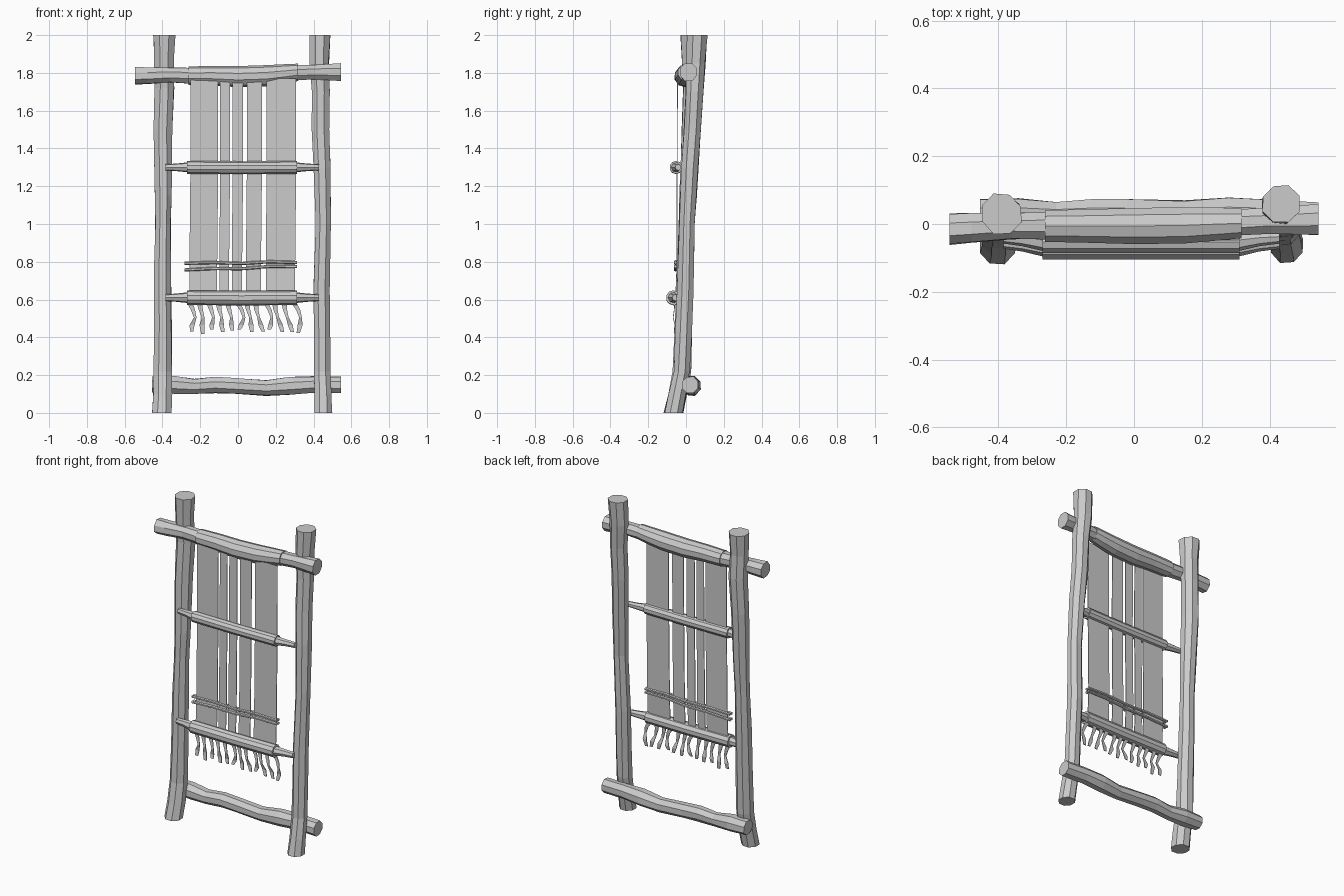
import bpy, bmesh, random
from math import sin, cos, pi
from mathutils import Vector

random.seed(4)
old = bpy.data.objects.get("Cube")
if old:
    bpy.data.objects.remove(old, do_unlink=True)

gray = bpy.data.materials.new("pale_gray")
gray.use_nodes = True
gray.diffuse_color = (0.6, 0.6, 0.6, 1)
gray.node_tree.nodes["Principled BSDF"].inputs["Base Color"].default_value = gray.diffuse_color


def finish(name, bm):
    bmesh.ops.recalc_face_normals(bm, faces=bm.faces)
    mesh = bpy.data.meshes.new(name)
    bm.to_mesh(mesh)
    bm.free()
    mesh.materials.append(gray)
    obj = bpy.data.objects.new(name, mesh)
    bpy.context.collection.objects.link(obj)
    return obj


def pole(name, path, axis, sides=8, rough=0.0):
    """Capped loft through (x, y, z, radius) stations, rings square to the axis."""
    bm = bmesh.new()
    rings = []
    for i, (x, y, z, r) in enumerate(path):
        ring = []
        for k in range(sides):
            a = 2 * pi * (k + 0.5) / sides
            wobble = r * (1 + random.uniform(-rough, rough))
            u, v = wobble * cos(a), wobble * sin(a)
            offset = Vector((u, v, 0)) if axis == "z" else Vector((0, u, v))
            ring.append(bm.verts.new(Vector((x, y, z)) + offset))
        rings.append(ring)
    for a, b in zip(rings, rings[1:]):
        for k in range(sides):
            n = (k + 1) % sides
            bm.faces.new((a[k], a[n], b[n], b[k]))
    bm.faces.new(rings[0])
    bm.faces.new(rings[-1])
    return finish(name, bm)


def ribbon(name, path, thick):
    """Thin flat band through (x centre, y, z, half width) stations."""
    bm = bmesh.new()
    rows = [[bm.verts.new((x + s * w, y + d * thick / 2, z))
             for s, d in ((-1, -1), (1, -1), (1, 1), (-1, 1))] for x, y, z, w in path]
    for a, b in zip(rows, rows[1:]):
        for k in range(4):
            n = (k + 1) % 4
            bm.faces.new((a[k], a[n], b[n], b[k]))
    bm.faces.new(rows[0])
    bm.faces.new(rows[-1])
    return finish(name, bm)


# Upright posts, curving forward at the foot
pole("right_post", [
    (-.405, -.065, 0, .056), (-.40, -.045, .1, .054), (-.40, -.022, .22, .052),
    (-.398, -.014, .45, .05), (-.40, -.003, .75, .047), (-.397, .004, 1.0, .045),
    (-.395, .012, 1.15, .049), (-.398, .028, 1.5, .054), (-.39, .036, 1.72, .055),
    (-.392, .03, 1.87, .054), (-.39, .03, 2.0, .062)], "z", 8, .05)
pole("left_post", [
    (.452, -.065, 0, .052), (.45, -.045, .1, .049), (.446, -.022, .22, .047),
    (.446, -.014, .4, .046), (.442, -.003, .65, .047), (.452, .005, 1.0, .045),
    (.445, .02, 1.3, .047), (.437, .035, 1.5, .049), (.438, .045, 1.7, .05),
    (.43, .052, 1.85, .054), (.433, .06, 2.0, .058)], "z", 8, .05)

# Top and bottom logs
pole("top_beam", [
    (-.545, -.015, 1.785, .049), (-.48, -.012, 1.785, .046), (-.36, -.006, 1.79, .042),
    (-.25, -.005, 1.785, .044), (.0, .0, 1.785, .046), (.3, .005, 1.80, .042),
    (.4, .01, 1.805, .041), (.545, .014, 1.805, .05)], "x", 8, .05)
pole("bottom_beam", [
    (-.455, .03, .15, .046), (-.34, .028, .148, .05), (-.23, .026, .14, .042),
    (-.12, .03, .148, .046), (-.02, .03, .143, .045), (.15, .028, .132, .044),
    (.28, .03, .143, .05), (.4, .028, .15, .046), (.545, .022, .148, .046)], "x", 8, .05)

# Cloth rolled over the top log
pole("top_cloth_roll", [
    (-.262, -.006, 1.785, .049), (-.13, -.006, 1.785, .052), (.0, -.006, 1.78, .056),
    (.15, -.004, 1.785, .056), (.25, .0, 1.795, .051), (.318, .002, 1.803, .046)], "x", 10)

# Crossbars with tapered ends and a wrapped middle
for label, z, y, thin, wrap in (("middle", 1.3, -.053, .024, .034), ("lower", .61, -.067, .026, .039)):
    pole(label + "_rod", [
        (-.385, y + .012, z, thin * .7), (-.33, y + .008, z, thin * .85), (-.27, y, z, thin * 1.1),
        (.31, y, z, thin * 1.1), (.37, y + .008, z, thin * .85), (.43, y + .012, z, thin * .7)], "x", 7)
    pole(label + "_rod_wrap", [(-.27, y, z, wrap), (.02, y, z - .002, wrap), (.312, y, z, wrap)], "x", 10)

# Hanging cloth bands
bands = ((-.252, -.105), (-.094, -.042), (-.028, .027), (.047, .127), (.152, .308))
for i, (left, right) in enumerate(bands):
    mid, half = (left + right) / 2, (right - left) / 2
    ribbon(f"cloth_band_{i + 1}", [
        (mid, -.045, 1.77, half), (mid, -.047, 1.3, half),
        (mid - .005, -.047, .8, half), (mid - .005, -.055, .6, half)], .004)

# Weaving cords running in front of and behind the bands
for i, (z, tilt) in enumerate(((.792, .006), (.757, .02))):
    for side, y in (("front", -.056), ("back", -.038)):
        pole(f"{side}_cord_{i + 1}", [
            (-.282 + .3 * t, y, z + tilt * t * .5 + .004 * sin(5 * t), .0085)
            for t in (0, .5, 1, 1.5, 1.98)], "x", 6)

# Frayed fringe, each strand pinched and kinked
for i in range(12):
    x = -.255 + .05 * i
    bend = random.uniform(-.01, .014)
    drift = .012 + .002 * (i - 5)
    end = .415 + random.uniform(0, .03)
    ribbon(f"fringe_{i + 1}", [
        (x, -.06, .585, .015), (x + .012 + bend, -.062, .545, .011),
        (x + .024 + bend, -.068, .505, .007), (x + .01 + drift, -.058, .465, .013),
        (x + .012 + drift - bend, -.062, end, .009)], .004)
